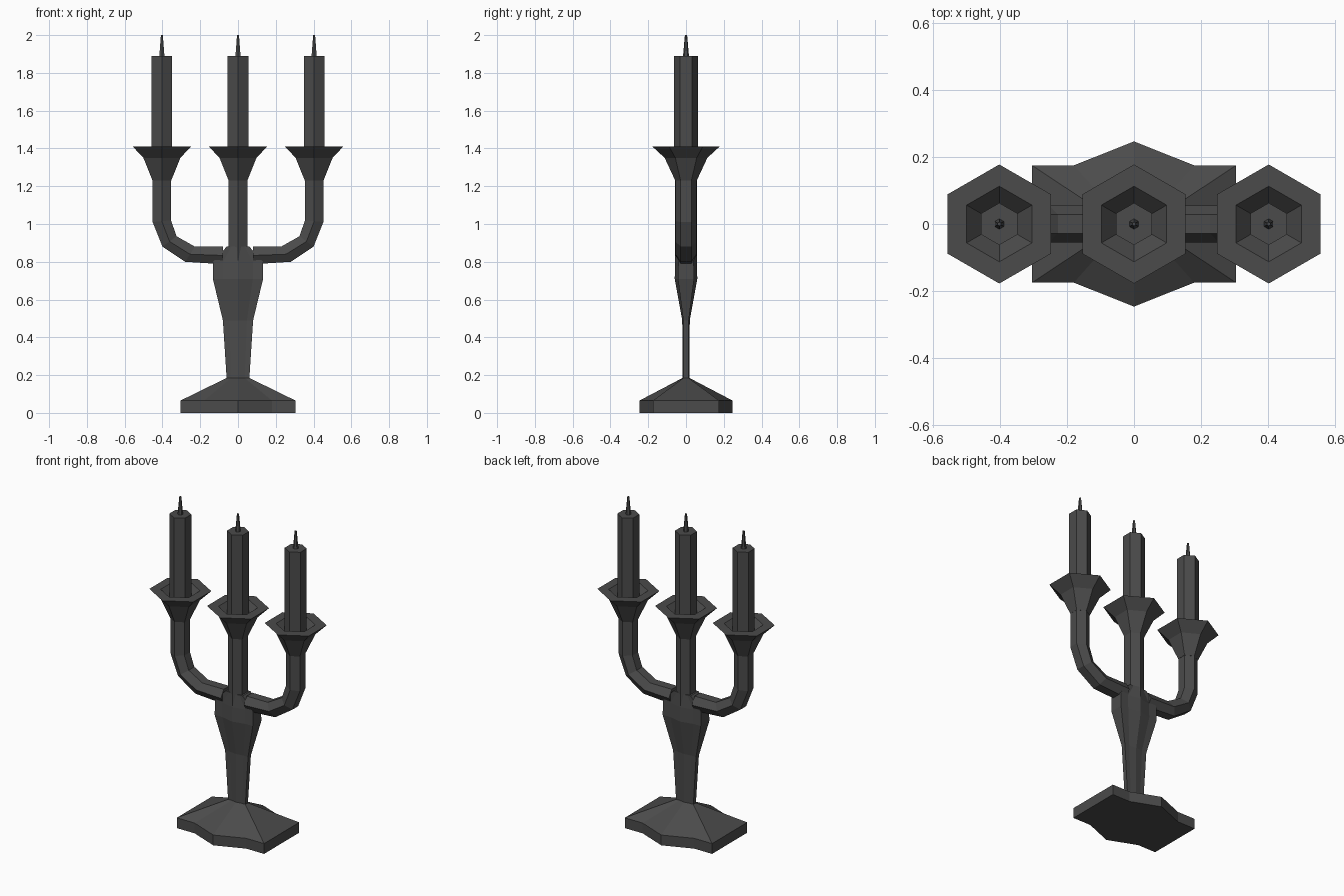
import bpy, bmesh, math

if "Cube" in bpy.data.objects:
    bpy.data.objects.remove(bpy.data.objects["Cube"])

mat = bpy.data.materials.new("dark_iron")
mat.diffuse_color = (0.07, 0.07, 0.07, 1)
mat.use_nodes = True
mat.node_tree.nodes["Principled BSDF"].inputs["Base Color"].default_value = mat.diffuse_color


def loft(name, rings):
    """Skin a list of equal-length vertex rings and cap both ends."""
    bm = bmesh.new()
    rows = [[bm.verts.new(p) for p in ring] for ring in rings]
    n = len(rows[0])
    for a, b in zip(rows, rows[1:]):
        for i in range(n):
            j = (i + 1) % n
            bm.faces.new((a[i], a[j], b[j], b[i]))
    bm.faces.new(rows[0][::-1])
    bm.faces.new(rows[-1])
    bmesh.ops.recalc_face_normals(bm, faces=bm.faces)
    me = bpy.data.meshes.new(name)
    bm.to_mesh(me)
    bm.free()
    me.materials.append(mat)
    ob = bpy.data.objects.new(name, me)
    bpy.context.collection.objects.link(ob)
    return ob


def hexagon(x, r, z):
    """Level hexagon with corners pointing along y."""
    return [(x + r * math.sin(math.radians(60 * k)),
             r * math.cos(math.radians(60 * k)), z) for k in range(6)]


def tube_ring(x1, z1, x2, z2, r):
    """Hexagon spanning an inner and an outer point of the arm profile."""
    cx, cz, dx, dz = (x1 + x2) / 2, (z1 + z2) / 2, (x2 - x1) / 2, (z2 - z1) / 2
    return [(cx + a * dx, b * r, cz + a * dz)
            for a, b in ((0, 1), (1, .5), (1, -.5), (0, -1), (-1, -.5), (-1, .5))]


def foot_ring(hx, hy, z, q=0.71):
    """Eight-cornered outline with a pointed front and back."""
    half = [(1, -q), (1, q), (.59, q), (0, 1), (-.59, q)]
    pts = half + [(-1, q), (-1, -q), (-.59, -q), (0, -1), (.59, -q)]
    return [(hx * u, hy * v, z) for u, v in pts]


# Foot and flat flaring stem
loft("foot", [foot_ring(.305, .247, 0), foot_ring(.305, .247, .065),
              foot_ring(.06, .018, .185)])
loft("stem", [foot_ring(.06, .018, .18), foot_ring(.08, .02, .49),
              foot_ring(.133, .06, .71), foot_ring(.133, .057, .80),
              foot_ring(.06, .055, .88)])

# Straight centre column
loft("centre_column", [hexagon(0, .057, .80), hexagon(0, .057, 1.23)])

# Curved side arms: inner point, outer point
bends = [(.08, .88, .08, .787), (.228, .88, .28, .80),
         (.325, .935, .40, .88), (.355, 1.02, .452, 1.01),
         (.355, 1.23, .452, 1.23)]
for side, label in ((-1, "left"), (1, "right")):
    loft(label + "_arm", [tube_ring(side * a, b, side * c, d, .056)
                          for a, b, c, d in bends])

# Drip cups, candles and wicks
for x, label in ((-.403, "left"), (0, "centre"), (.403, "right")):
    cup = [(.057, 1.23), (.113, 1.35), (.178, 1.41), (.113, 1.41), (.063, 1.36)]
    loft(label + "_cup", [hexagon(x, r, z) for r, z in cup])
    loft(label + "_candle", [hexagon(x, .063, 1.355), hexagon(x, .063, 1.89)])
    loft(label + "_wick", [hexagon(x, .016, 1.885), hexagon(x, .006, 2.0)])
